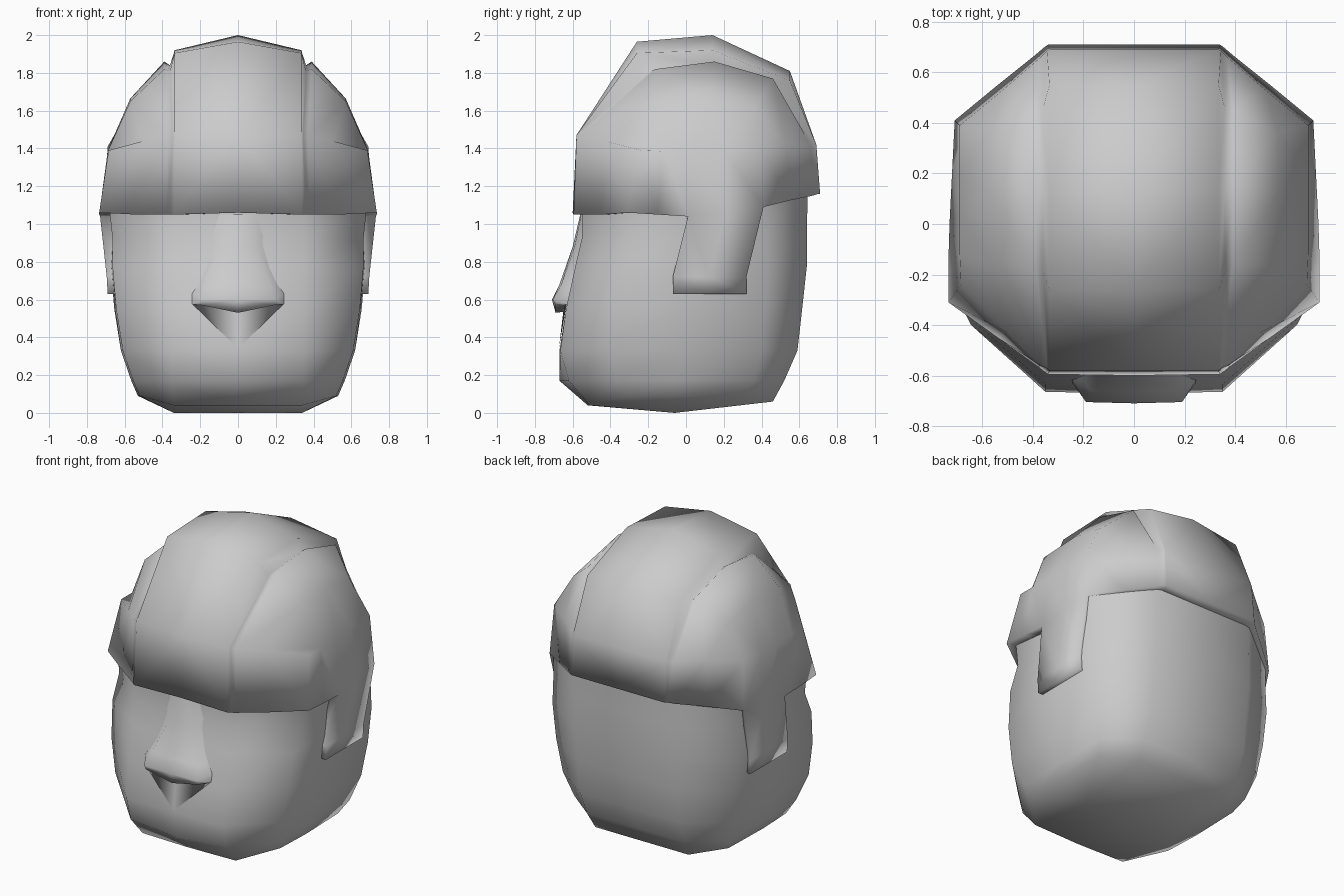
import bpy, bmesh, math


def grid(bm, rows):
    """Skin a grid of points with quads."""
    vs = [[bm.verts.new(p) for p in r] for r in rows]
    for a, b in zip(vs, vs[1:]):
        for i in range(len(a) - 1):
            bm.faces.new((a[i], a[i + 1], b[i + 1], b[i]))
    return vs


def finish(bm, name, lip=None, angle=179):
    """Weld, mirror in x, optionally turn the rim inwards, and shade."""
    bmesh.ops.remove_doubles(bm, verts=bm.verts[:], dist=0.001)
    bmesh.ops.mirror(bm, geom=bm.verts[:] + bm.edges[:] + bm.faces[:],
                     axis='X', merge_dist=0.002)
    bmesh.ops.remove_doubles(bm, verts=bm.verts[:], dist=0.001)
    if lip:
        rim = [e for e in bm.edges if e.is_boundary]
        out = bmesh.ops.extrude_edge_only(bm, edges=rim)['geom']
        for v in out:
            if isinstance(v, bmesh.types.BMVert):
                v.co.x *= lip
                v.co.y *= lip
    bmesh.ops.recalc_face_normals(bm, faces=bm.faces[:])
    me = bpy.data.meshes.new(name)
    bm.to_mesh(me)
    bm.free()
    ob = bpy.data.objects.new(name, me)
    bpy.context.collection.objects.link(ob)
    bpy.ops.object.select_all(action='DESELECT')
    ob.select_set(True)
    bpy.context.view_layer.objects.active = ob
    bpy.ops.object.shade_smooth_by_angle(angle=math.radians(angle))
    return ob


# Head: stacked half rings
# (z, side x, front y, front corner y, side front y, side back y, back y, temple x, back rise)
rings = [
    (0.17, 0.555, -0.67, -0.62, -0.36, 0.36, 0.52, 0.565, 0),
    (0.33, 0.61, -0.67, -0.665, -0.41, 0.40, 0.59, 0.62, 0),
    (0.55, 0.645, -0.635, -0.635, -0.40, 0.42, 0.615, 0.65, 0),
    (0.78, 0.665, -0.585, -0.585, -0.36, 0.43, 0.64, 0.67, 0),
    (0.93, 0.665, -0.55, -0.55, -0.29, 0.42, 0.64, 0.66, 0.05),
    (1.07, 0.68, -0.55, -0.55, -0.29, 0.40, 0.645, 0.67, 0.11),
]
rows = [[(0, -0.52, 0.04), (0.34, -0.51, 0.04), (0.52, -0.3, 0.09), (0.53, -0.05, 0.09),
         (0.52, 0.3, 0.09), (0.34, 0.46, 0.06), (0, 0.46, 0.06)]]
for z, x, f, fc, sf, sb, b, t, up in rings:
    rows.append([(0, f, z), (0.35, fc, z), (x, sf, z), (t, -0.05, z),
                 (x + 0.01, sb, z + up / 2), (0.36, b, z + up), (0, b, z + up)])
bm = bmesh.new()
g = grid(bm, rows)[0]
# Underside of the jaw
c, d = bm.verts.new((0, -0.06, 0)), bm.verts.new((0.34, -0.06, 0))
bm.faces.new((c, d, g[1], g[0]))
bm.faces.new((c, g[6], g[5], d))
for i in range(1, 5):
    bm.faces.new((d, g[i + 1], g[i]))
finish(bm, "head")

# Nose: rows of half sections from the bridge down to the upper lip
bm = bmesh.new()
grid(bm, [
    [(0, -0.56, 1.05), (0.07, -0.555, 1.05), (0.16, -0.54, 1.05)],
    [(0, -0.60, 0.88), (0.09, -0.59, 0.88), (0.15, -0.55, 0.88)],
    [(0, -0.67, 0.68), (0.17, -0.66, 0.68), (0.22, -0.59, 0.68)],
    [(0, -0.71, 0.60), (0.19, -0.705, 0.60), (0.25, -0.61, 0.63)],
    [(0, -0.69, 0.53), (0.19, -0.69, 0.57), (0.25, -0.62, 0.575)],
    [(0, -0.65, 0.535), (0.17, -0.643, 0.57), (0.24, -0.632, 0.575)],
    [(0, -0.673, 0.34)] * 3])
finish(bm, "nose", angle=100)

# Hair dome: columns running front to back, from the centre stripe out to the side
mid = [(0, -0.58, 1.47), (0, -0.26, 1.965), (0, 0.14, 2.0), (0, 0.55, 1.81), (0, 0.69, 1.42)]
drop = [0, 0.06, 0.08, 0.05, 0]
stripe = [(0.335, y, z - d) for (x, y, z), d in zip(mid, drop)]
groove = [(0.345, -0.57, 1.47), (0.36, -0.19, 1.81), (0.36, 0.13, 1.84),
          (0.36, 0.46, 1.74), (0.345, 0.685, 1.42)]
panel = [(0.37, -0.56, 1.465), (0.39, -0.16, 1.82), (0.39, 0.15, 1.86),
         (0.39, 0.46, 1.77), (0.37, 0.66, 1.42)]
slope = [(0.50, -0.43, 1.44), (0.57, -0.16, 1.65), (0.57, 0.12, 1.665),
         (0.57, 0.36, 1.62), (0.52, 0.53, 1.42)]
side = [(0.685, -0.24, 1.39), (0.69, -0.12, 1.385), (0.69, 0.04, 1.385),
        (0.69, 0.20, 1.39), (0.69, 0.39, 1.41)]
cols = [mid, stripe, groove, panel, slope, side]
bm = bmesh.new()
grid(bm, cols)

# Hair band around the brow, hung from the edge of the dome
top = [c[0] for c in cols] + side[1:] + [c[-1] for c in cols[-2::-1]]
low = [(0, -0.60, 1.06), (0.34, -0.595, 1.05), (0.355, -0.585, 1.05), (0.38, -0.565, 1.05),
       (0.54, -0.45, 1.05), (0.735, -0.31, 1.06), (0.735, -0.15, 1.05), (0.73, 0.01, 1.04),
       (0.72, 0.21, 1.065), (0.71, 0.41, 1.09), (0.54, 0.55, 1.125), (0.39, 0.67, 1.15),
       (0.355, 0.70, 1.16), (0.34, 0.71, 1.16), (0, 0.71, 1.16)]
grid(bm, [top, low])

# Sideburn flap
grid(bm, [low[7:10],
          [(0.695, y, 0.72) for y in (-0.07, 0.12, 0.32)],
          [(0.69, y, 0.63) for y in (-0.07, 0.12, 0.32)]])
finish(bm, "hair", lip=0.895)
